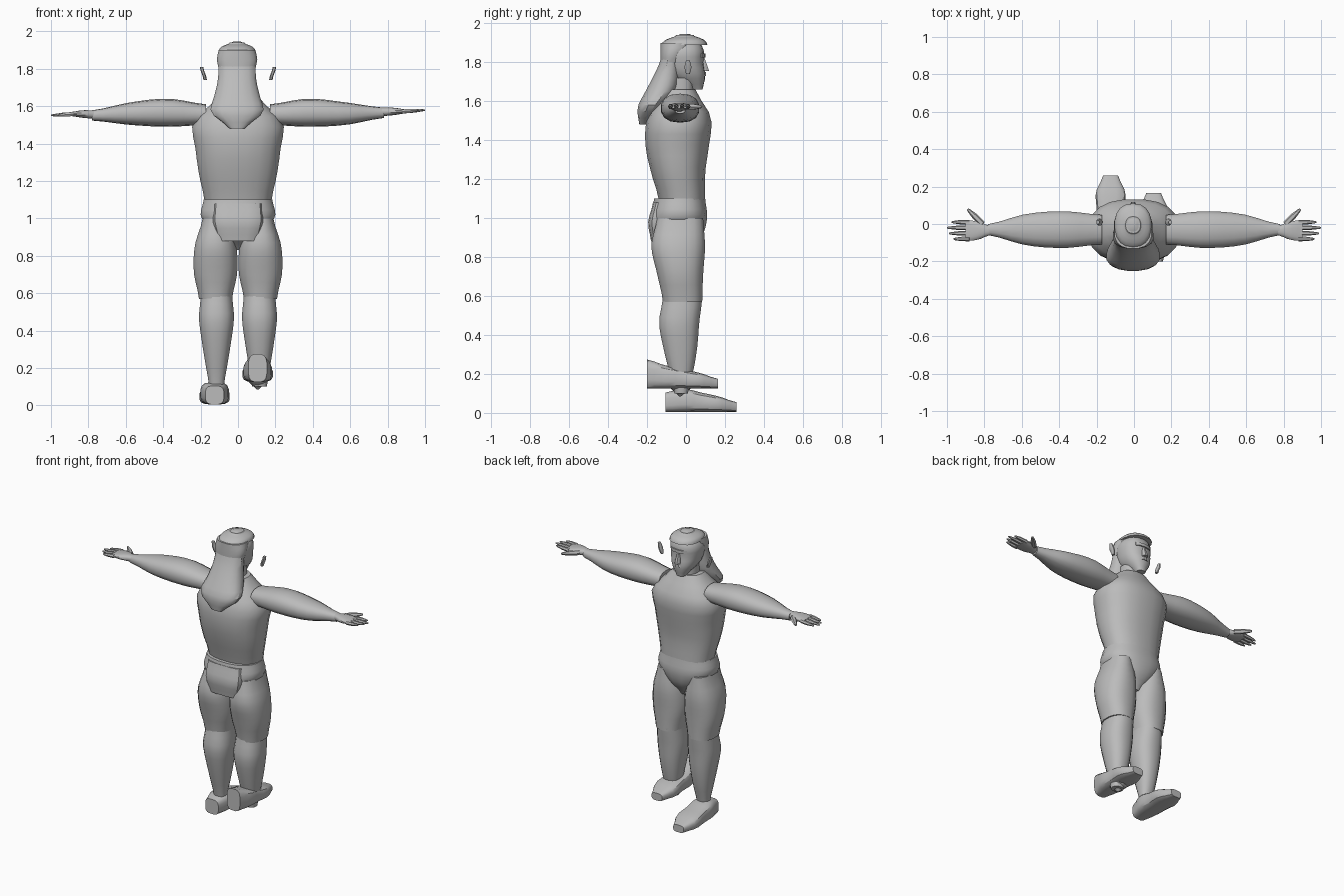
import bpy, bmesh, math
from mathutils import Vector

cube = bpy.data.objects.get("Cube")
if cube:
    bpy.data.objects.remove(cube, do_unlink=True)

shade = (.5, .5, .5, 1)
grey = bpy.data.materials.new("plain grey")
grey.use_nodes = True
grey.diffuse_color = shade
grey.node_tree.nodes["Principled BSDF"].inputs["Base Color"].default_value = shade


def skin(name, rings):
    """Join rings of points into a closed, capped solid."""
    bm = bmesh.new()
    loops = [[bm.verts.new(point) for point in ring] for ring in rings]
    for lower, upper in zip(loops, loops[1:]):
        for i in range(len(lower)):
            bm.faces.new((lower[i - 1], lower[i], upper[i], upper[i - 1]))
    bm.faces.new(loops[0])
    bm.faces.new(loops[-1])
    bmesh.ops.recalc_face_normals(bm, faces=bm.faces)
    mesh = bpy.data.meshes.new(name)
    bm.to_mesh(mesh)
    bm.free()
    mesh.materials.append(grey)
    body = bpy.data.objects.new(name, mesh)
    bpy.context.collection.objects.link(body)
    bpy.ops.object.select_all(action='DESELECT')
    body.select_set(True)
    bpy.context.view_layer.objects.active = body
    bpy.ops.object.shade_smooth_by_angle(angle=math.radians(32))


def sample(profile, t):
    """Read a smooth curve through evenly spaced values; a number is constant."""
    if not isinstance(profile, (list, tuple)):
        return profile
    last = len(profile) - 1
    i = min(int(t * last), last - 1)
    f = t * last - i
    before, a, b, after = (profile[min(max(k, 0), last)] for k in range(i - 1, i + 3))
    slope_a, slope_b = (b - before) / 2, (after - a) / 2
    ease = f * f * (3 - 2 * f)
    return (a + (b - a) * ease + slope_a * f * (1 - f) ** 2
            - slope_b * f * f * (1 - f))


def power_wave(value, power):
    return math.copysign(abs(value) ** power, value)


def loft(name, axis, start, end, width, low, high, centre=0, sides=16, power=.85, steps=10):
    """Sweep a rounded section along an axis, shaped by three or four profiles."""
    rings = []
    for step in range(steps + 1):
        t = step / steps
        along = start + (end - start) * t
        half, middle = sample(width, t), sample(centre, t)
        bottom, top = sample(low, t), sample(high, t)
        ring = []
        for i in range(sides):
            angle = math.tau * (i + .5) / sides
            u = middle + half * power_wave(math.cos(angle), power)
            v = (bottom + top) / 2 + (top - bottom) / 2 * power_wave(math.sin(angle), power)
            ring.append({'x': (along, u, v), 'y': (u, along, v), 'z': (u, v, along)}[axis])
        rings.append(ring)
    skin(name, rings)


def finger(name, base, tip, radius):
    base, tip = Vector(base), Vector(tip)
    turn = (tip - base).to_track_quat('Z', 'Y')
    rings = []
    for t in (0, .5, .9, 1):
        size = radius * (1 - .7 * t ** 4)
        rings.append([base.lerp(tip, t) + turn @ Vector((
            math.cos(i * math.tau / 6), math.sin(i * math.tau / 6), 0)) * size
            for i in range(6)])
    skin(name, rings)


# Trunk
loft("torso", 'z', start=1.09, end=1.66, sides=20,
     width=[.18, .21, .23, .24, .1],
     low=[-.14, -.18, -.21, -.2, -.12],
     high=[.1, .1, .12, .13, .05])
loft("neck", 'z', start=1.6, end=1.72, width=.07, low=-.1, high=.04, steps=2)
loft("pelvis", 'z', start=.83, end=1.1, sides=20,
     width=[.04, .13, .2, .185],
     low=[-.07, -.17, -.18, -.165],
     high=[.03, .09, .11, .1])
loft("seat_panel", 'z', start=.88, end=1.08, power=.55, steps=6,
     width=[.11, .135, .13], low=[-.18, -.195, -.17], high=-.05)

for side, s in (("right", -1), ("left", 1)):
    # Leg
    loft(f"{side}_thigh", 'z', start=.57, end=1, centre=s * .12,
         width=[.09, .118, .112, .07],
         low=[-.12, -.15, -.18, -.15],
         high=[.085, .09, .1, .09])
    loft(f"{side}_shin", 'z', start=.1, end=.59, centre=s * .115,
         width=[.04, .06, .08, .095, .085],
         low=[-.06, -.09, -.12, -.14, -.12],
         high=[.01, .04, .06, .07, .085])

    # Foot; the left one is lifted, set back and higher at the heel
    lifted = side == "left"
    floor = .125 if lifted else .005
    toe = .165 if lifted else .26
    heights = [.15 if lifted else .1, .12, .1, .08, .05]
    loft(f"{side}_foot", 'y', start=toe - .365, end=toe, power=.6,
         centre=s * (.105 if lifted else .125),
         width=[.05, .075, .075, .08, .04],
         low=floor, high=[floor + height for height in heights])

    # Arm, with the left hand held slightly higher
    rise = s * .007
    loft(f"{side}_arm", 'x', start=s * .17, end=s * .78, centre=-.03, sides=14,
         width=[.08, .1, .085, .03],
         low=[1.5, 1.49, 1.5, 1.53 + rise],
         high=[1.61, 1.64, 1.62, 1.585 + rise])
    hand = 1.565 + rise
    loft(f"{side}_palm", 'x', start=s * .77, end=s * .9, centre=-.035, steps=5,
         width=[.025, .05, .055],
         low=[hand - .025, hand - .02, hand - .01],
         high=[hand + .02, hand + .02, hand + .01])
    for i, reach in enumerate((.965, .99, 1, .975)):
        y = -.08 + .03 * i
        finger(f"{side}_finger_{i + 1}", (s * .88, y, hand), (s * reach, y, hand + rise), .0125)
    finger(f"{side}_thumb", (s * .81, 0, hand), (s * .89, .08, hand), .017)

    # Ear, standing clear of the head
    loft(f"{side}_ear", 'z', start=1.74, end=1.81, sides=8, steps=4,
         centre=[s * .175, s * .195], width=.01,
         low=[0, -.01, 0], high=[.02, .03, .02])

# Pointed ankle stub beneath the lifted foot
loft("ankle_stub", 'z', start=.085, end=.13, centre=.105, sides=10, steps=1,
     width=[.005, .055], low=[-.035, -.085], high=[-.025, .03])

# Head and face
loft("head", 'z', start=1.66, end=1.94, centre=-.005, sides=18,
     width=[.03, .08, .1, .1, .04],
     low=[.02, -.09, -.12, -.125, -.05],
     high=[.085, .1, .09, .09, .04])
loft("nose", 'z', start=1.755, end=1.83, centre=-.005, sides=8, steps=4,
     width=[.02, .01], low=.06, high=[.12, .095])
loft("moustache", 'z', start=1.73, end=1.75, centre=-.005, sides=8, steps=2,
     width=[.03, .02], low=.06, high=.105)
loft("brow", 'z', start=1.825, end=1.845, centre=-.005, sides=10, steps=2,
     width=.06, low=.04, high=.1)

# Hair: sides, crown with a fringe, and the long flared back
loft("hair_sides", 'z', start=1.8, end=1.9, centre=-.005, steps=4,
     width=[.1, .11, .1], low=-.133, high=[-.02, 0, .04])
loft("hair_crown", 'z', start=1.89, end=1.945, centre=-.005, sides=18, steps=6,
     width=[.1, .085, .02], low=[-.13, -.1, -.03], high=[.11, .09, .02])
loft("long_hair", 'z', start=1.48, end=1.82, centre=-.005,
     width=[.04, .14, .125, .105, .1],
     low=[-.24, -.25, -.21, -.165, -.13],
     high=[-.2, -.12, -.05, -.03, -.03])
